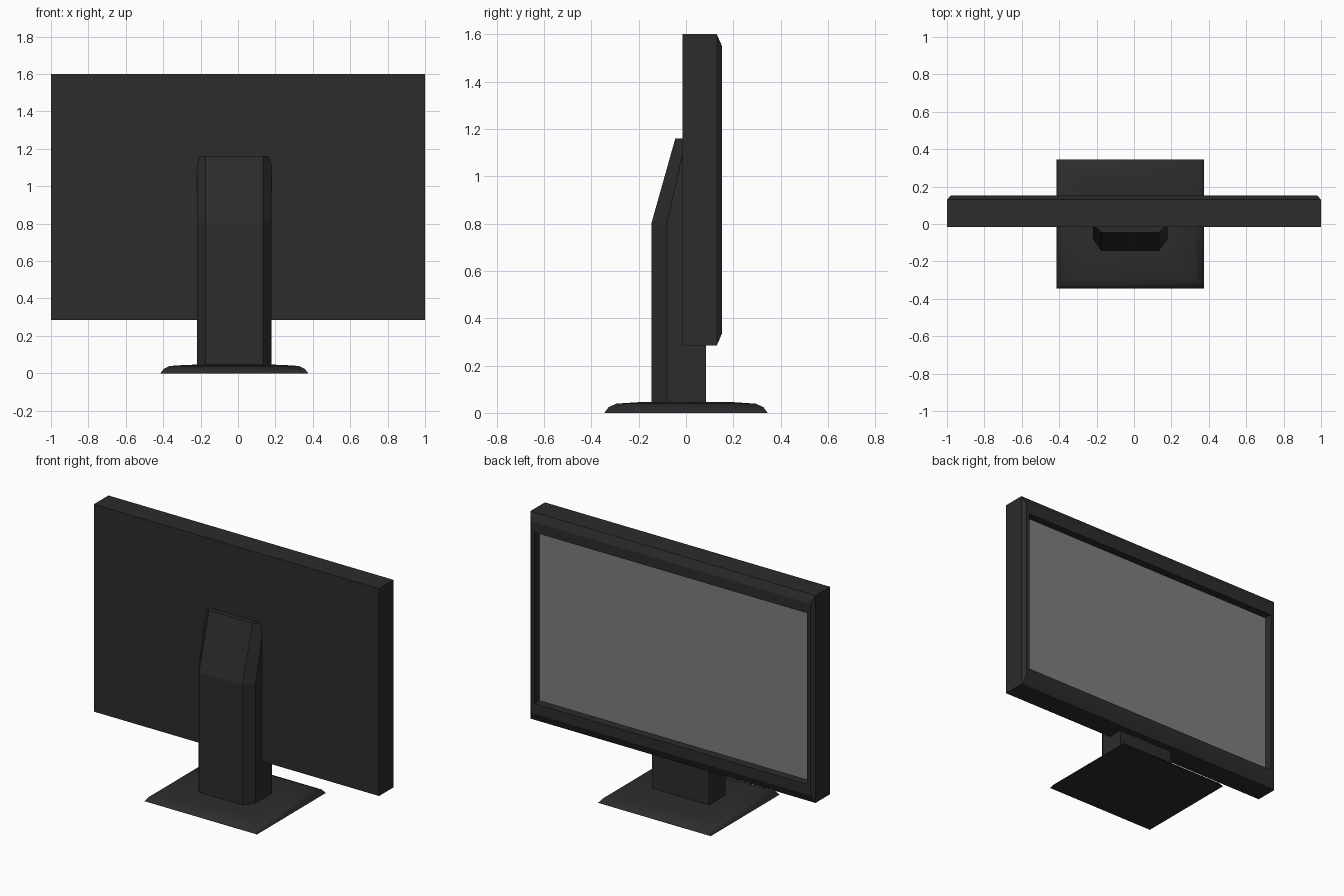
import bpy, bmesh, math

if "Cube" in bpy.data.objects:
    bpy.data.objects.remove(bpy.data.objects["Cube"])


def material(name, v):
    m = bpy.data.materials.new(name)
    m.diffuse_color = (v, v, v, 1)
    m.use_nodes = True
    m.node_tree.nodes["Principled BSDF"].inputs["Base Color"].default_value = m.diffuse_color
    return m


def loft(name, rings, mat, cap_end=True):
    """Bridge equal-sized point rings in order and cap the ends."""
    bm = bmesh.new()
    vs = [[bm.verts.new(p) for p in r] for r in rings]
    n = len(vs[0])
    for a, b in zip(vs, vs[1:]):
        for i in range(n):
            j = (i + 1) % n
            bm.faces.new((a[i], a[j], b[j], b[i]))
    bm.faces.new(vs[0][::-1])
    if cap_end:
        bm.faces.new(vs[-1])
    bmesh.ops.recalc_face_normals(bm, faces=bm.faces)
    mesh = bpy.data.meshes.new(name)
    bm.to_mesh(mesh)
    bm.free()
    mesh.materials.append(mat)
    ob = bpy.data.objects.new(name, mesh)
    bpy.context.collection.objects.link(ob)
    return ob


def upright(hx, z0, z1, y):
    return [(hx, y, z0), (-hx, y, z0), (-hx, y, z1), (hx, y, z1)]


dark = material("dark_plastic", 0.025)
grey = material("screen_grey", 0.21)
CX = -0.02  # the stand sits slightly off centre

# Panel housing: box, chamfered bezel, recess for the screen
loft("panel_housing", [
    upright(1.0, 0.285, 1.6, -0.015),
    upright(1.0, 0.285, 1.6, 0.13),
    upright(0.98, 0.335, 1.55, 0.152),
    upright(0.955, 0.40, 1.485, 0.152),
    upright(0.955, 0.40, 1.485, 0.10)], dark)

# Screen, just in front of the recess floor
bm = bmesh.new()
bm.faces.new([bm.verts.new(p) for p in upright(0.955, 0.40, 1.485, 0.102)])
mesh = bpy.data.meshes.new("screen")
bm.to_mesh(mesh)
bm.free()
mesh.materials.append(grey)
bpy.context.collection.objects.link(bpy.data.objects.new("screen", mesh))


# Neck: chamfered column whose upper part leans into the panel
def neck_ring(front, side, back, z):
    half = [(0.153, front), (0.2, side), (0.2, back)]
    return ([(CX + x, y, z) for x, y in half]
            + [(CX - x, y, z) for x, y in reversed(half)])


loft("neck", [neck_ring(-0.145, -0.08, 0.085, 0.03),
              neck_ring(-0.145, -0.08, 0.085, 0.805),
              neck_ring(-0.045, 0.0, 0.085, 1.16)], dark)

# Base: rectangular foot with a rounded-over rim
rim = [(0, 0), (0.018, 0.024), (0.05, 0.039), (0.14, 0.045), (0.2, 0.046)]
base = loft("base", [[(CX + sx * (0.395 - d), sy * (0.345 - d), z)
                      for sx, sy in ((-1, -1), (1, -1), (1, 1), (-1, 1))]
                     for d, z in rim], dark)
bpy.ops.object.select_all(action='DESELECT')
base.select_set(True)
bpy.context.view_layer.objects.active = base
bpy.ops.object.shade_smooth_by_angle(angle=math.radians(35))
